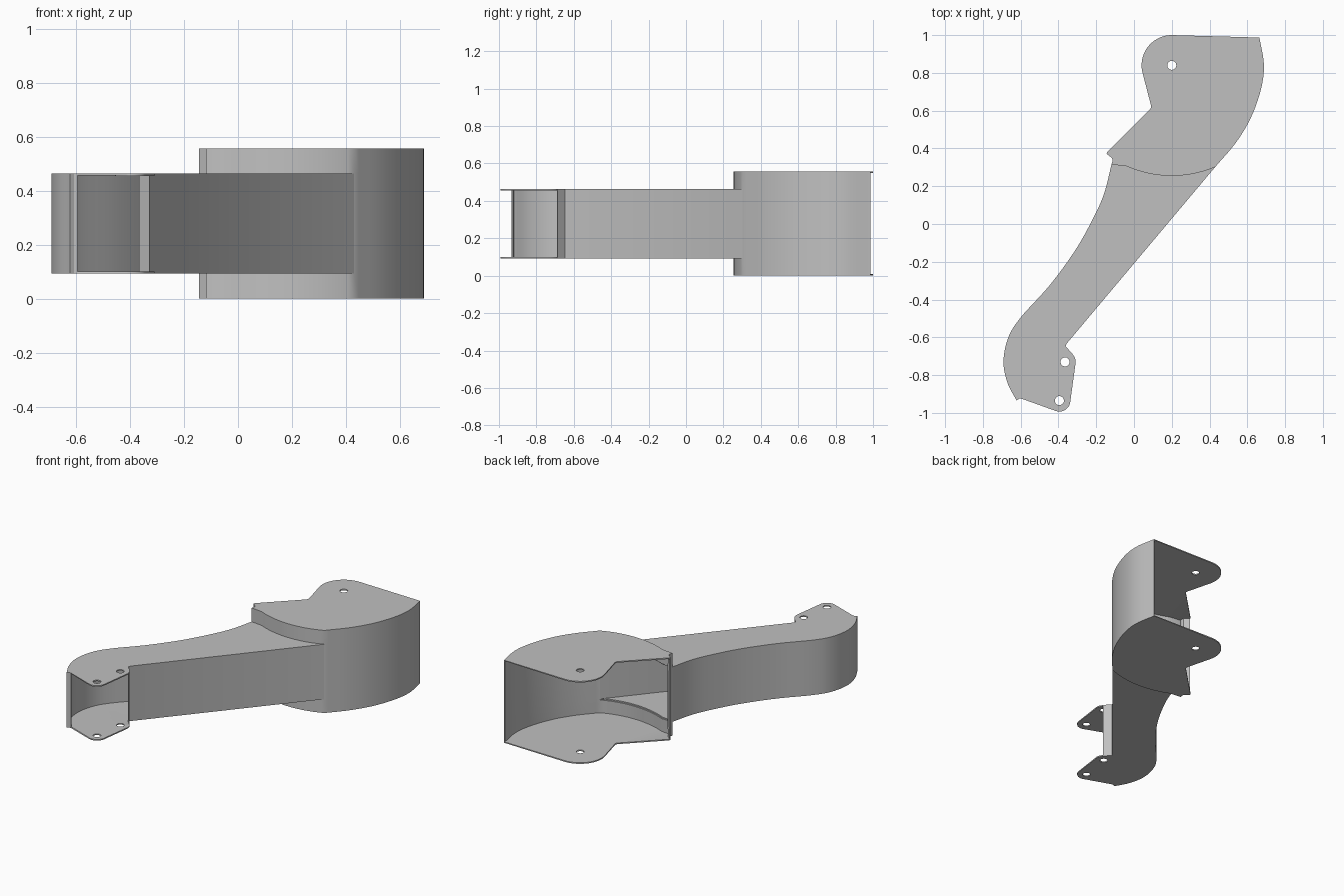
import bpy, bmesh, math
from mathutils import Vector

cube = bpy.data.objects.get("Cube")
if cube:
    bpy.data.objects.remove(cube)

GREY = (0.53, 0.53, 0.53, 1)
mat = bpy.data.materials.new("plain grey")
mat.use_nodes = True
mat.diffuse_color = GREY
mat.node_tree.nodes["Principled BSDF"].inputs["Base Color"].default_value = GREY

THICK = 0.008
HOLE = 0.024
LOW, ARM_LOW, ARM_TOP, TOP = 0, 0.093, 0.463, 0.556


def arc(cx, cy, r, start, end, n):
    """Points on a circle between two angles in degrees."""
    angles = [math.radians(start + (end - start) * i / n) for i in range(n + 1)]
    return [Vector((cx + r * math.cos(a), cy + r * math.sin(a))) for a in angles]


def smooth(points, n=6):
    """Smooth curve through the given points."""
    p = [Vector(q) for q in points]
    p = [2 * p[0] - p[1]] + p + [2 * p[-1] - p[-2]]
    out = []
    for a, b, c, d in zip(p, p[1:], p[2:], p[3:]):
        for i in range(n):
            t = i / n
            out.append(0.5 * (2 * b + (c - a) * t + (2 * a - 5 * b + 4 * c - d) * t * t
                              + (3 * b - a - 3 * c + d) * t ** 3))
    return out + [p[-2]]


def path(*pieces):
    """Join points and curves, dropping repeated points."""
    out = []
    for piece in pieces:
        for q in (piece if isinstance(piece, list) else [piece]):
            q = Vector(q)
            if not out or (q - out[-1]).length > 0.0015:
                out.append(q)
    return out


def shell(name, walls, rim, holes, bottom, top):
    """Two plates joined by walls; the rim is the open part of the outline."""
    bm = bmesh.new()
    cache = {}

    def vert(q, z):
        key = (round(q[0], 4), round(q[1], 4), round(z, 4))
        if key not in cache:
            cache[key] = bm.verts.new(key)
        return cache[key]

    def edge(a, b):
        return bm.edges.get((a, b)) or bm.edges.new((a, b))

    # Walls, given as a path with the height bands it fills
    for line, bands in walls:
        for a, b in zip(line, line[1:]):
            for z0, z1 in bands:
                bm.faces.new([vert(a, z0), vert(b, z0), vert(b, z1), vert(a, z1)])

    # Bottom and top plates with round holes
    outline = path(*[line for line, _ in walls], rim)
    if (outline[0] - outline[-1]).length < 0.0015:
        outline.pop()
    loops = [outline] + [arc(x, y, HOLE, 0, 360, 24)[:-1] for x, y in holes]
    for z in (bottom, top):
        edges = []
        for loop in loops:
            ring = [vert(q, z) for q in loop]
            edges += [edge(a, b) for a, b in zip(ring, ring[1:] + ring[:1])]
        bmesh.ops.triangle_fill(bm, use_beauty=True, use_dissolve=False,
                                edges=edges, normal=(0, 0, 1))

    # Point all faces outward
    bmesh.ops.recalc_face_normals(bm, faces=bm.faces)
    bm.normal_update()
    highest = max(bm.faces, key=lambda f: f.calc_center_median().z)
    if highest.normal.z < 0:
        bmesh.ops.reverse_faces(bm, faces=bm.faces)

    mesh = bpy.data.meshes.new(name)
    bm.to_mesh(mesh)
    bm.free()
    mesh.materials.append(mat)
    obj = bpy.data.objects.new(name, mesh)
    bpy.context.collection.objects.link(obj)
    bpy.ops.object.select_all(action='DESELECT')
    obj.select_set(True)
    bpy.context.view_layer.objects.active = obj
    solid = obj.modifiers.new("sheet thickness", 'SOLIDIFY')
    solid.thickness = THICK
    solid.offset = -1
    bpy.ops.object.modifier_apply(modifier=solid.name)
    bpy.ops.object.shade_smooth_by_angle(angle=math.radians(30))
    return obj


# Shared corners where the arm meets the housing
right_corner = Vector((0.43, 0.302))
left_corner = Vector((-0.119, 0.315))
pivot = Vector((0.2, 0.84))

# Rear housing: curved outer wall, stepped front wall, side lip, two plates
full = [(LOW, ARM_LOW), (ARM_LOW, ARM_TOP), (ARM_TOP, TOP)]
steps = [full[0], full[2]]
outer = path(smooth([(0.664, 0.987), (0.688, 0.84), (0.67, 0.705), (0.615, 0.555),
                     (0.535, 0.425), right_corner]))
radius = (right_corner - pivot).length
step = path(right_corner, arc(*pivot, radius, 293.1, 246, 20)[1:], left_corner)
lip = path(left_corner, (-0.113, 0.335), (-0.116, 0.348), (-0.145, 0.372))
rear_rim = path((-0.145, 0.372), (-0.142, 0.382), (0.083, 0.605), (0.09, 0.615),
                (0.09, 0.628), arc(*pivot, 0.16, 194, 90, 18), (0.664, 0.987))
shell("rear_housing", [(outer, full), (step, steps), (lip, full)], rear_rim,
      [pivot], LOW, TOP)

# Arm: straight wall with folded lip, curved wall, two plates with front tabs
band = [(ARM_LOW, ARM_TOP)]
straight = path(right_corner, (-0.358, -0.635), (-0.362, -0.648), (-0.325, -0.688))
tab_rim = path((-0.325, -0.688), arc(-0.365, -0.73, 0.056, 42, -8, 8),
               arc(-0.395, -0.935, 0.058, -8, -109, 12), (-0.595, -0.925))
curved = path((-0.595, -0.925), (-0.608, -0.925), (-0.622, -0.934),
              smooth([(-0.622, -0.934), (-0.67, -0.84), (-0.691, -0.728),
                      (-0.666, -0.602), (-0.60, -0.495), (-0.447, -0.325),
                      (-0.315, -0.145), (-0.225, 0.013), (-0.16, 0.156), left_corner]))
# The outline runs straight wall, tab, curved wall, then back along the step
arm_outline_rim = path(tab_rim, curved, list(reversed(step)))


def arm_shell():
    """The curved wall follows the open tab, so it is a second wall on the rim."""
    walls = [(curved, band), (list(reversed(step)), []), (straight, band)]
    return shell("arm", walls, tab_rim, [(-0.365, -0.73), (-0.395, -0.935)],
                 ARM_LOW, ARM_TOP)


arm_shell()
